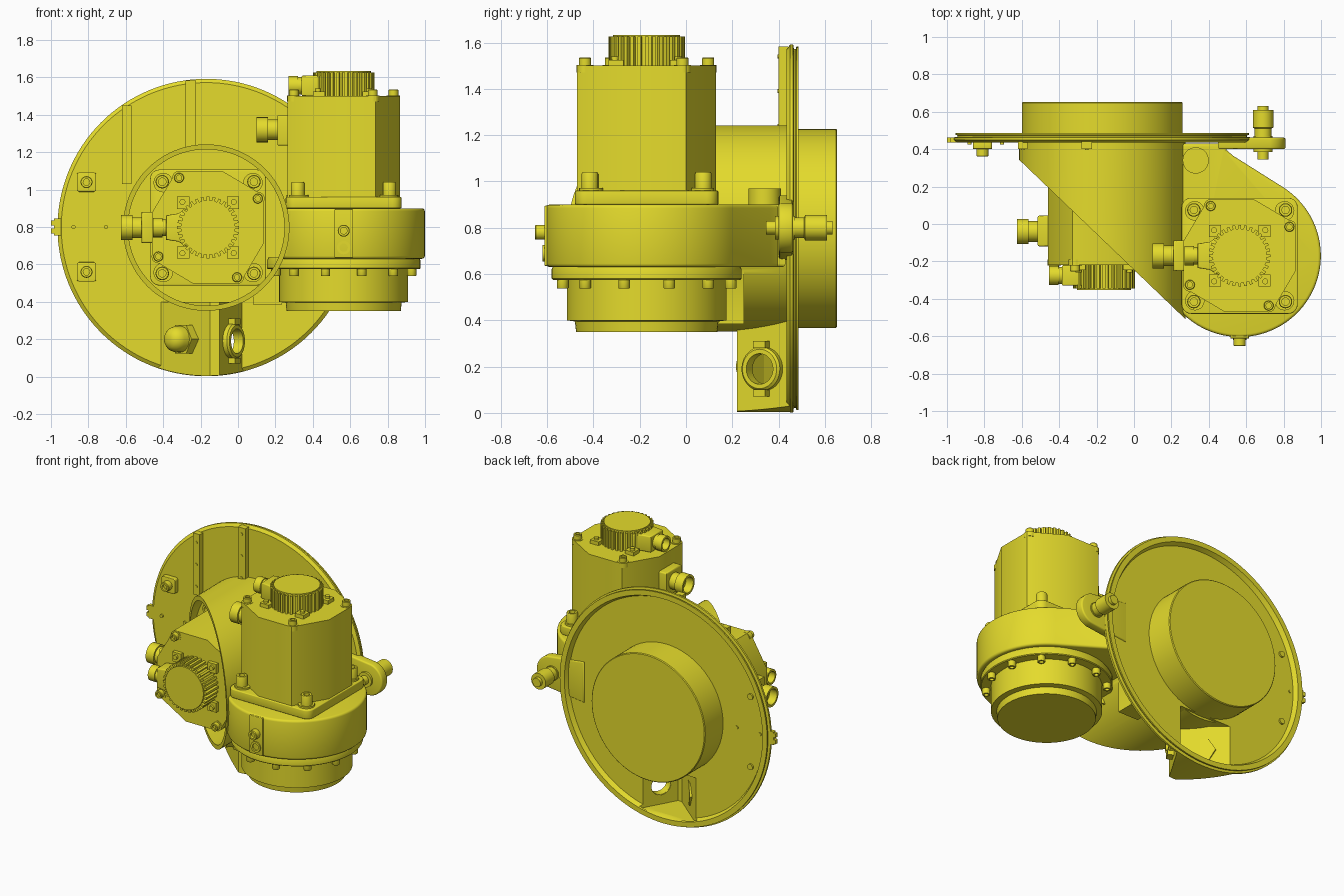
import bpy, bmesh
from math import sin, cos, pi, radians
from mathutils import Matrix, Vector

if "Cube" in bpy.data.objects:
    bpy.data.objects.remove(bpy.data.objects["Cube"])

mat = bpy.data.materials.new("yellow_paint")
mat.diffuse_color = (0.78, 0.71, 0.025, 1)
mat.use_nodes = True
mat.node_tree.nodes["Principled BSDF"].inputs["Base Color"].default_value = mat.diffuse_color
T = Matrix.Translation
I = Matrix.Identity(4)
XZ = Matrix.Rotation(pi / 2, 4, 'X')      # local y -> z, local z -> -y
CX, CZ, R = -0.17, 0.797, 0.795           # cover disc centre and radius
MX, MY = 0.565, -0.17                     # second motor axis


def finish(name, bm, M):
    bmesh.ops.recalc_face_normals(bm, faces=bm.faces)
    bm.transform(M)
    me = bpy.data.meshes.new(name)
    bm.to_mesh(me)
    bm.free()
    me.materials.append(mat)
    ob = bpy.data.objects.new(name, me)
    bpy.context.collection.objects.link(ob)
    return ob


def prism(name, pts, z0, z1, M=I, bevel=0):
    bm = bmesh.new()
    f = bm.faces.new([bm.verts.new((x, y, z0)) for x, y in pts])
    ext = bmesh.ops.extrude_face_region(bm, geom=[f])['geom']
    bmesh.ops.translate(bm, vec=(0, 0, z1 - z0), verts=[v for v in ext if isinstance(v, bmesh.types.BMVert)])
    if bevel:
        caps = [e for e in bm.edges if abs(e.verts[0].co.z - e.verts[1].co.z) < 1e-6]
        bmesh.ops.bevel(bm, geom=caps, offset=bevel, segments=3, profile=0.5, affect='EDGES')
    return finish(name, bm, M)


def lathe(name, prof, M=I, n=32):
    """Revolve an open (radius, height) profile about local z and cap both ends."""
    bm = bmesh.new()
    rings = [[bm.verts.new((r * cos(2 * pi * i / n), r * sin(2 * pi * i / n), h)) for i in range(n)]
             for r, h in prof]
    for a, b in zip(rings, rings[1:]):
        for i in range(n):
            bm.faces.new((a[i], a[(i + 1) % n], b[(i + 1) % n], b[i]))
    bm.faces.new(rings[0])
    bm.faces.new(rings[-1])
    return finish(name, bm, M)


def cyl(name, r, h0, h1, M=I, n=32):
    return lathe(name, [(r, h0), (r, h1)], M, n)


def box(name, lo, hi, M=I, bevel=0):
    return prism(name, [(lo[0], lo[1]), (hi[0], lo[1]), (hi[0], hi[1]), (lo[0], hi[1])], lo[2], hi[2], M, bevel)


def arc(cx, cy, r, a0, a1, n):
    return [(cx + r * cos(radians(a0 + (a1 - a0) * i / n)), cy + r * sin(radians(a0 + (a1 - a0) * i / n)))
            for i in range(n + 1)]


def rounded(h, r):
    return [p for k in range(4) for p in arc((h - r) * (1, -1, -1, 1)[k], (h - r) * (1, 1, -1, -1)[k],
                                             r, 90 * k, 90 * k + 90, 5)]


def aim(p, d):
    return T(p) @ Vector(d).to_track_quat('Z', 'Y').to_matrix().to_4x4()


def boolean(ob, cutter, op, keep=False):
    m = ob.modifiers.new("b", 'BOOLEAN')
    m.operation, m.object, m.solver = op, cutter, 'EXACT'
    bpy.context.view_layer.objects.active = ob
    bpy.ops.object.modifier_apply(modifier="b")
    if not keep:
        bpy.data.objects.remove(cutter)


def bolt(name, r, h, M):
    lathe(name, [(r, 0), (r, h * 0.9), (r * 0.9, h), (r * 0.55, h), (r * 0.55, h * 0.6)], M, 20)


# --- servo motor: flange, pinwheel body, finned head, two plugs
def motor(tag, M):
    prism(tag + "_flange", rounded(0.31, 0.05), 0, 0.06, M, 0.006)
    body = []
    for k in range(4):
        for x, y in ((0.3, 0.17), (0.08, 0.3)):
            body.append(((x, y), (-y, x), (-x, -y), (y, -x))[k])
    prism(tag + "_body", body, 0.06, 0.6, M)
    for k in range(4):
        Q = M @ Matrix.Rotation(k * pi / 2, 4, 'Z')
        cyl(tag + "_bolt_washer", 0.052, 0.06, 0.072, Q @ T((0.24, 0.24, 0)), 20)
        bolt(tag + "_corner_bolt", 0.036, 0.075, Q @ T((0.245, 0.245, 0.065)))
        cyl(tag + "_bolt_boss", 0.036, 0.57, 0.603, Q @ T((0.266, 0.155, 0)), 20)
        bolt(tag + "_top_bolt", 0.026, 0.035, Q @ T((0.266, 0.155, 0.6)))
        box(tag + "_head_tab", (0.1, 0.1, 0.6), (0.165, 0.165, 0.625), Q)
        cyl(tag + "_tab_screw", 0.016, 0.62, 0.64, Q @ T((0.137, 0.137, 0)), 12)
    fins = []
    for i in range(32):
        a = 360 * i / 32
        for r, d in ((0.138, -3.4), (0.165, -2.6), (0.165, 2.6), (0.138, 3.4)):
            fins.append((r * cos(radians(a + d)), r * sin(radians(a + d))))
    prism(tag + "_finned_head", fins, 0.6, 0.725, M)
    cyl(tag + "_head_cap", 0.145, 0.6, 0.733, M, 48)
    prism(tag + "_head_plug_base", [(-0.1, -0.11), (-0.1, 0.11), (-0.16, 0.075), (-0.225, 0.065),
                                    (-0.225, -0.065), (-0.16, -0.075)], 0.6, 0.71, M, 0.008)
    lathe(tag + "_head_plug", [(0.046, 0.2), (0.046, 0.245), (0.052, 0.245), (0.052, 0.295), (0.038, 0.295),
                               (0.038, 0.25)], M @ aim((0, 0, 0.655), (-1, 0, 0)), 24)
    box(tag + "_side_plug_base", (-0.355, -0.082, 0.335), (-0.29, 0.082, 0.5), M, 0.01)
    lathe(tag + "_side_plug", [(0.055, 0.35), (0.055, 0.405), (0.067, 0.405), (0.067, 0.465), (0.052, 0.465),
                               (0.052, 0.41)], M @ aim((0, 0, 0.42), (-1, 0, 0)), 28)


motor("upright_motor", T((MX, MY, 0.9)))
motor("front_motor", T((CX + 0.01, 0.38, 0.797)) @ XZ)

# --- cover disc, open to the back, with a wedge pocket at the bottom
BACK = aim((CX, 0, CZ), (0, 1, 0))
disc = lathe("cover_disc", [(0.3, 0.435), (R - 0.02, 0.435), (R, 0.45), (R, 0.463), (R - 0.02, 0.466),
                            (R - 0.02, 0.474), (R - 0.01, 0.477), (R - 0.01, 0.487), (R - 0.045, 0.487),
                            (R - 0.06, 0.456), (0.3, 0.456)], BACK, 128)
pocket = prism("cable_pocket", [(-0.43, 0.45), (-0.15, 0.22), (-0.10, 0.22), (0.03, 0.45)], -0.05, 0.4)
boolean(pocket, cyl("trim", R - 0.002, 0, 0.6, BACK, 128), 'INTERSECT')
hollow = prism("hollow", [(-0.42, 0.478), (-0.14, 0.245), (-0.112, 0.245), (0.018, 0.478)], 0.06, 0.37)
boolean(pocket, hollow, 'DIFFERENCE', True)
boolean(disc, hollow, 'DIFFERENCE')
PORT = aim((-0.035, 0.335, 0.19), (0.87, -0.49, 0))
boolean(pocket, cyl("port", 0.068, -0.08, 0.1, PORT), 'DIFFERENCE')
lathe("port_ring", [(0.066, -0.02), (0.095, -0.02), (0.095, 0.025), (0.085, 0.035), (0.066, 0.035),
                    (0.066, -0.02)], PORT, 40).data
ring = bpy.data.objects["port_ring"]
bm = bmesh.new()
bm.from_mesh(ring.data)                    # keep the ring open through the middle
bmesh.ops.delete(bm, geom=[f for f in bm.faces if len(f.verts) > 4], context='FACES')
bm.to_mesh(ring.data)
bm.free()
for s in (-1, 1):
    t = box("port_clip", (-0.03, -0.015, 0), (0.03, 0.015, 0.04))
    t.data.transform(T((-0.035, 0.335, 0.19 + s * 0.105)) @ PORT.to_3x3().to_4x4())
GLAND = aim((-0.28, 0.325, 0.2), (-0.75, -0.66, 0))
lathe("gland_nut", [(0.088, -0.03), (0.088, 0.035)], GLAND, 6)
lathe("gland_dome", [(0.07, 0.03), (0.07, 0.07), (0.062, 0.095), (0.045, 0.115), (0.02, 0.125)], GLAND)

# --- drum behind the disc
lathe("rear_drum", [(0.43, 0.43), (0.43, 0.648), (0.425, 0.653)], BACK, 96)

# --- disc fittings: ribs, pads with knobs, lug, rivets
for x0, x1, z0, z1 in ((-0.62, -0.57, 1.03, 1.45), (-0.28, -0.225, 1.18, 1.582)):
    box("disc_rib", (x0, 0.4, z0), (x1, 0.44, z1))
    for k in range(3):
        cyl("rib_rivet", 0.009, -0.01, 0.004, aim(((x0 + x1) / 2, 0.4, z0 + 0.06 + k * 0.15), (0, -1, 0)), 12)
for z in (0.56, 1.04):
    prism("knob_pad", rounded(0.052, 0.015), 0, 0.036, T((-0.81, 0.437, z)) @ XZ, 0.004)
    bolt("pad_knob", 0.032, 0.045, aim((-0.81, 0.405, z), (0, -1, 0)))
    cyl("knob_tail", 0.02, 0, 0.012, aim((-0.81, 0.455, z), (0, 1, 0)), 16)
for x in (-0.88, -0.705):
    cyl("disc_rivet", 0.011, 0.425, 0.462, aim((x, 0, 0.8), (0, 1, 0)) @ T((0, 0, 0)), 12)
for s in (-1, 1):
    box("edge_lug", (-1.0, 0.437, 0.8 + s * 0.022 - 0.014), (-0.93, 0.462, 0.8 + s * 0.022 + 0.014))
box("lug_base", (-0.985, 0.437, 0.755), (-0.93, 0.462, 0.845))

# --- hinge ear and stepped pin
prism("hinge_ear", [(0.45, 0.66)] + arc(0.70, 0.8, 0.11, -75, 75, 16) + [(0.45, 0.94)], -0.462, -0.40, XZ, 0.01)
lathe("hinge_pin", [(0.03, 0.345), (0.03, 0.385), (0.05, 0.385), (0.05, 0.47), (0.045, 0.47), (0.045, 0.51),
                    (0.055, 0.515), (0.055, 0.61), (0.03, 0.61), (0.03, 0.632)], aim((0.69, 0, 0.8), (0, 1, 0)))

# --- elbow housing: slant-cut tube joined to a rounded arm, bored for the front motor
housing = cyl("elbow_housing", 0.445, -0.8, 0.44, BACK, 96)
plan = [(0.0, 0.44), (-0.2, -0.05)] + arc(MX, MY, 0.434, 226, 417, 48) + \
       arc(0.545, 0.395, 0.05, 57, 180, 8)[::-1][:1] + [(0.5, 0.44)]
plan = [(0.0, 0.43), (-0.2, -0.043)] + arc(MX, MY, 0.434, 226, 417, 48) + [(0.53, 0.365), (0.495, 0.395), (0.50, 0.43)]
boolean(housing, prism("arm", plan, 0.63, 0.9, I, 0.015), 'UNION')
boolean(housing, cyl("boss", 0.07, 0.64, 0.97, T((0.33, 0.34, 0)), 32), 'UNION')
boolean(housing, box("gusset", (0.08, 0.13, 0.385), (0.235, 0.25, 0.7)), 'UNION')
SLANT = aim((-0.63, 0.36, 0.8), (-0.69, -0.72, 0))
boolean(housing, box("slant", (-2.5, -2.5, 0.001), (2.5, 2.5, 2), SLANT), 'DIFFERENCE')
boolean(housing, cyl("bore", 0.418, -1, 0.375, BACK, 96), 'DIFFERENCE')

# --- front boss and plugs on the arm
box("arm_front_boss", (0.515, -0.612, 0.635), (0.615, -0.55, 0.895), I, 0.006)
bolt("boss_plug", 0.032, 0.045, aim((MX, -0.608, 0.78), (0, -1, 0)))
lathe("boss_port", [(0.036, 0), (0.036, 0.012), (0.022, 0.012), (0.022, 0.004)], aim((MX, -0.608, 0.69), (0, -1, 0)))

# --- gear unit under the arm with a ring of screws
lathe("gear_unit", [(0.305, 0.35), (0.31, 0.395), (0.345, 0.4), (0.345, 0.575), (0.405, 0.575), (0.41, 0.58),
                    (0.41, 0.622), (0.4, 0.64)], T((MX, MY, 0)), 80)
for k in range(12):
    a = 2 * pi * (k + 0.5) / 12
    bolt("gear_screw", 0.025, 0.04, aim((MX + 0.376 * cos(a), MY + 0.376 * sin(a), 0.577), (0, 0, -1)))

bpy.ops.object.select_all(action='SELECT')
bpy.context.view_layer.objects.active = housing
bpy.ops.object.shade_smooth_by_angle(angle=radians(32))
